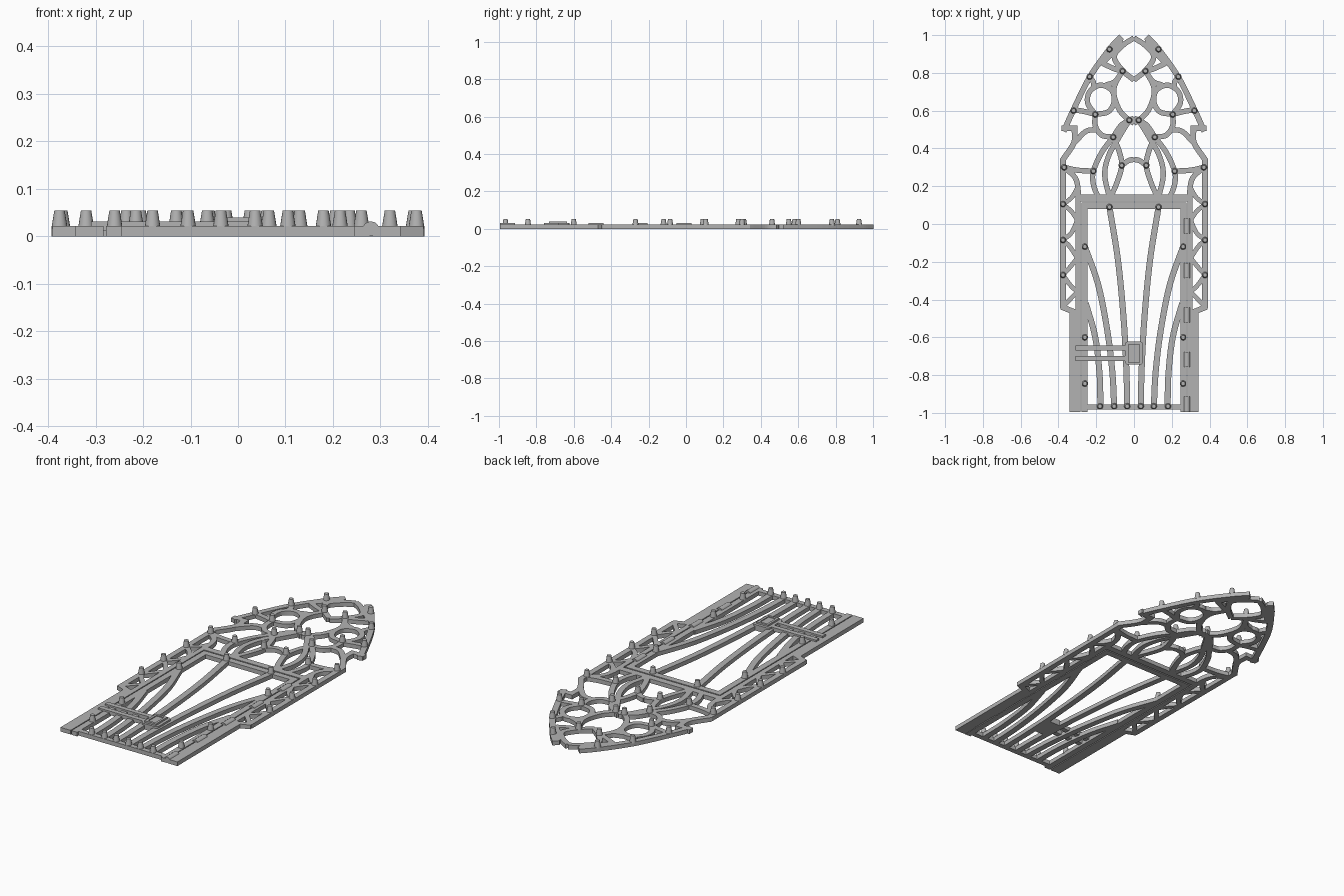
import bpy, bmesh, math
from mathutils import Vector

cube = bpy.data.objects.get("Cube")
if cube:
    bpy.data.objects.remove(cube)

grey = bpy.data.materials.new("stone grey")
grey.use_nodes = True
COLOUR = (0.45, 0.45, 0.45, 1)
grey.diffuse_color = COLOUR
grey.node_tree.nodes["Principled BSDF"].inputs["Base Color"].default_value = COLOUR
T = 0.022  # slab thickness


def finish(name, bm, smooth=False):
    bmesh.ops.recalc_face_normals(bm, faces=bm.faces)
    mesh = bpy.data.meshes.new(name)
    bm.to_mesh(mesh)
    bm.free()
    mesh.materials.append(grey)
    obj = bpy.data.objects.new(name, mesh)
    bpy.context.collection.objects.link(obj)
    if smooth:
        bpy.ops.object.select_all(action='DESELECT')
        obj.select_set(True)
        bpy.context.view_layer.objects.active = obj
        bpy.ops.object.shade_smooth_by_angle(angle=math.radians(35))
    return obj


def spline(pts, steps=6):
    """Smooth path through the control points."""
    p = [Vector(q) for q in pts]
    if len(p) == 2:
        return p
    p = [2 * p[0] - p[1]] + p + [2 * p[-1] - p[-2]]
    out = []
    for a, b, c, d in zip(p, p[1:], p[2:], p[3:]):
        for i in range(steps):
            t = i / steps
            out.append((2 * b + (c - a) * t + (2 * a - 5 * b + 4 * c - d) * t ** 2
                        + (3 * b - a - 3 * c + d) * t ** 3) / 2)
    return out + [p[-2]]


def add_bar(bm, pts, width=0.032, mirror=True, z0=0, z1=T):
    """Flat strip following a path, with its twin on the other side."""
    path = spline(pts)
    for s in ((1, -1) if mirror else (1,)):
        rings = []
        for i, p in enumerate(path):
            d = (path[min(i + 1, len(path) - 1)] - path[max(i - 1, 0)]).normalized()
            n = Vector((-d.y, d.x)) * width / 2
            a, b = p + n, p - n
            rings.append([bm.verts.new((s * q.x, q.y, z)) for q, z in
                          ((a, z0), (b, z0), (b, z1), (a, z1))])
        for r, q in zip(rings, rings[1:]):
            for k in range(4):
                bm.faces.new((r[k], r[(k + 1) % 4], q[(k + 1) % 4], q[k]))
        bm.faces.new(rings[0])
        bm.faces.new(rings[-1])


def add_box(bm, x0, x1, y0, y1, z0=0, z1=T, mirror=False):
    for s in ((1, -1) if mirror else (1,)):
        geo = bmesh.ops.create_cube(bm, size=1)["verts"]
        for v in geo:
            v.co = (s * ((x0 + x1) / 2 + v.co.x * (x1 - x0)),
                    (y0 + y1) / 2 + v.co.y * (y1 - y0), (z0 + z1) / 2 + v.co.z * (z1 - z0))


def bars(name, paths, width):
    bm = bmesh.new()
    for pts in paths:
        add_bar(bm, pts, width)
    return finish(name, bm)


# Pointed outer arch and the stepped outer border
bars("outer_arch", [
    [(.372, .49), (.318, .61), (.233, .78), (.13, .925), (.068, .993)],
    [(.30, .507), (.385, .507)],
    [(.315, .50), (.318, .43), (.38, .335)],
    [(.376, .345), (.376, -.445)],
    [(.385, -.438), (.31, -.468)],
], 0.03)

# Tracery inside the arch
bars("arch_tracery", [
    [(0, .985), (.06, .945), (.105, .885), (.06, .812), (0, .762)],
    [(.068, .985), (.09, .93), (.16, .86), (.17, .84)],
    [(.06, .812), (.10, .82), (.165, .85)],
    [(.06, .812), (.10, .74), (.105, .68), (.075, .6), (.025, .55), (0, .535)],
    [(.205, .58), (.135, .595), (.105, .65), (.12, .71), (.18, .735), (.235, .70),
     (.245, .64), (.205, .58)],
    [(.06, .812), (.10, .755), (.15, .735)],
    [(.235, .78), (.215, .75), (.215, .72)],
    [(.318, .605), (.26, .595), (.205, .58)],
    [(.025, .55), (.07, .52), (.11, .46)],
    [(.0, .56), (.025, .55)],
    [(.205, .58), (.205, .52), (.17, .47), (.11, .46)],
    [(.315, .43), (.255, .49), (.195, .50)],
    [(.11, .46), (.17, .38), (.215, .28), (.215, .21), (.19, .14)],
    [(.11, .46), (.08, .39), (.065, .31), (.09, .22), (.125, .14)],
    [(.025, .55), (.085, .45), (.135, .36), (.155, .26), (.13, .14)],
    [(.065, .31), (.03, .335), (0, .342)],
    [(.215, .28), (.30, .285), (.37, .30)],
    [(.37, .30), (.315, .25), (.298, .20), (.295, .14)],
], 0.028)

# Lattice between the border and the door frame
bars("side_lattice", [
    [(.376, .105), (.33, .14), (.30, .19)],
    [(.376, .105), (.33, .065), (.30, .02)],
    [(.376, -.085), (.33, -.045), (.30, .02)],
    [(.376, -.085), (.34, -.12), (.30, -.18)],
    [(.376, -.27), (.34, -.23), (.30, -.18)],
    [(.376, -.27), (.34, -.32), (.30, -.36)],
    [(.376, -.44), (.34, -.40), (.30, -.36)],
], 0.024)

# Door frame: lintel and jambs that widen toward the foot
bm = bmesh.new()
add_box(bm, -.31, .31, .12, .155)
add_box(bm, .283, .31, -.995, .13, mirror=True)
add_box(bm, .30, .342, -.995, -.455, mirror=True)
finish("door_frame", bm)

# Door leaf border
bm = bmesh.new()
add_box(bm, -.278, .278, .08, .113)
add_box(bm, -.278, .278, -.982, -.955)
add_box(bm, .245, .278, -.995, .10, mirror=True)
finish("door_border", bm)

# Fanned ribs of the door
bars("door_ribs", [
    [(.13, .09), (.085, -.19), (.055, -.5), (.04, -.78), (.037, -.965)],
    [(.26, -.12), (.19, -.32), (.142, -.56), (.115, -.78), (.105, -.965)],
    [(.255, -.42), (.205, -.60), (.182, -.8), (.178, -.965)],
], 0.032)

# Latch: two straps, a rounded plate with a raised knob block
bm = bmesh.new()
for y in (-.657, -.712):
    add_box(bm, -.31, -.04, y - .013, y + .013, T * .5, .031)
finish("latch_straps", bm)
bm = bmesh.new()
add_box(bm, -.048, .048, -.745, -.622, 0, .031)
bmesh.ops.bevel(bm, geom=[e for e in bm.edges if abs(e.verts[0].co.z - e.verts[1].co.z) > .01],
                offset=.016, segments=3, affect='EDGES', profile=.5)
finish("latch_plate", bm)
bm = bmesh.new()
for x in (-.027, .027):
    add_box(bm, x - .006, x + .006, -.733, -.637, .025, .040)
for y in (-.727, -.643):
    add_box(bm, -.033, .033, y - .006, y + .006, .025, .040)
add_box(bm, -.022, .022, -.722, -.648, .025, .035)
finish("latch_knob", bm)

# Hinge barrels along the right-hand door edge
bm = bmesh.new()
for i in range(5):
    geo = bmesh.ops.create_cone(bm, cap_ends=True, segments=16, radius1=.018,
                                radius2=.018, depth=.08)["verts"]
    for v in geo:
        x, y, z = v.co
        v.co = (.28 + x, -.01 - .236 * i + z, max(.002, .0135 + y))
finish("door_hinges", bm, smooth=True)

# Tapered studs
studs = [(.376, .105), (.376, -.085), (.376, -.27), (.37, .30), (.215, .28), (.065, .31),
         (.11, .46), (.025, .55), (.205, .58), (.32, .60), (.06, .81), (.235, .78),
         (.13, .925), (.13, .09), (.26, -.12), (.26, -.60), (.26, -.845),
         (.18, -.965), (.105, -.965), (.036, -.965)]
bm = bmesh.new()
for x, y in studs:
    for s in (1, -1):
        geo = bmesh.ops.create_cone(bm, cap_ends=True, segments=16, radius1=.017,
                                    radius2=.011, depth=.037)["verts"]
        bmesh.ops.translate(bm, verts=geo, vec=(s * x, y, .0355))
finish("studs", bm, smooth=True)
